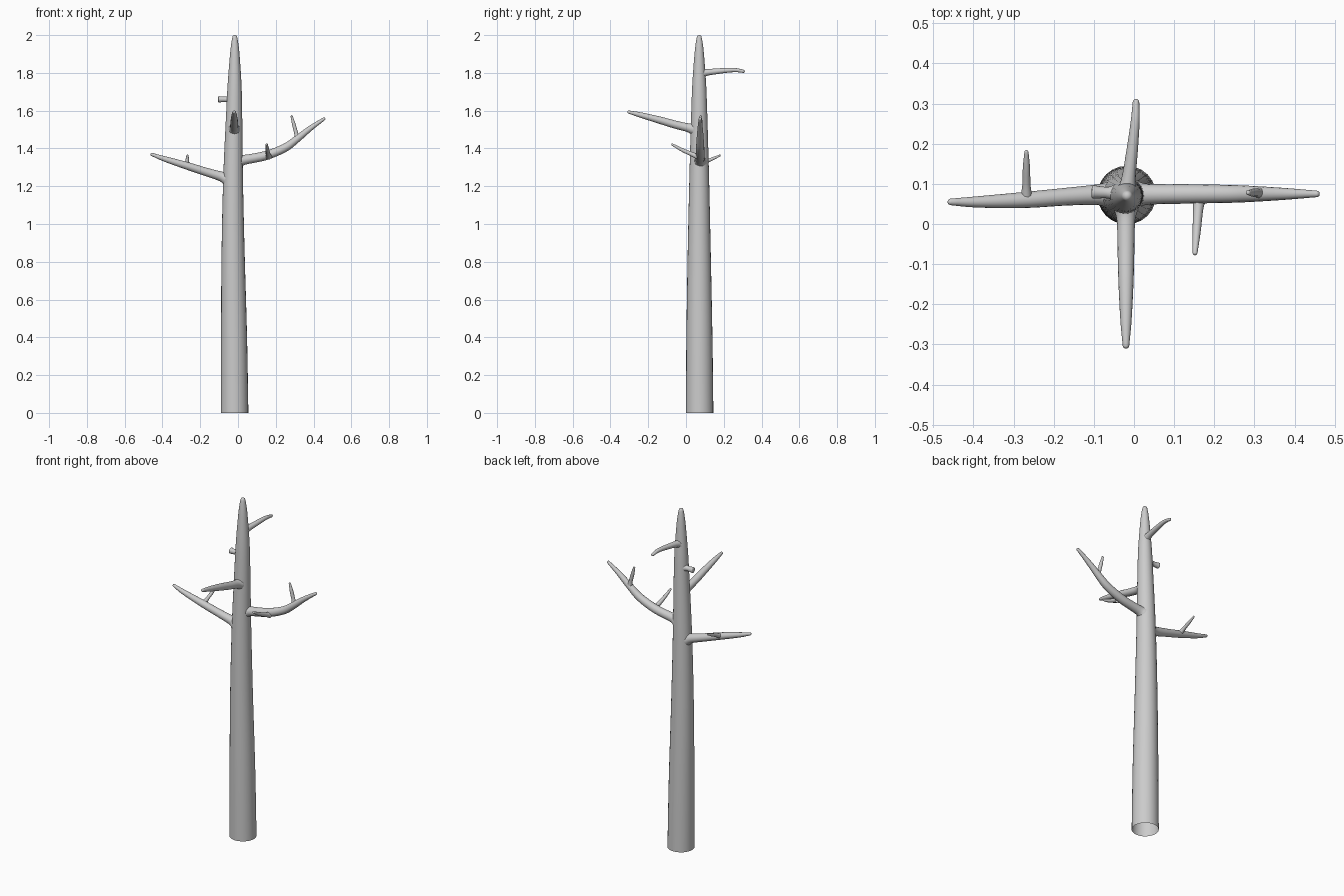
import bpy, bmesh, math
from mathutils import Vector


def catmull(pts, steps):
    # smooth path through (x, y, z, radius) points
    v = [Vector(p) for p in pts]
    v = [v[0] * 2 - v[1]] + v + [v[-1] * 2 - v[-2]]
    out = []
    for i in range(1, len(v) - 2):
        a, b, c, d = v[i - 1:i + 3]
        for k in range(steps):
            t = k / steps
            out.append(0.5 * (2 * b + (c - a) * t + (2 * a - 5 * b + 4 * c - d) * t ** 2
                              + (3 * b - a - 3 * c + d) * t ** 3))
    out.append(v[-2])
    return out


def limb(name, pts, sides=16, steps=4, tip=0.8):
    # tapered tube: open at the root, rounded at the tip
    path = catmull(pts, steps)
    end, r_end = path[-1].to_3d(), path[-1][3]
    tangents = []
    for i in range(len(path)):
        a, b = path[max(i - 1, 0)].to_3d(), path[min(i + 1, len(path) - 1)].to_3d()
        tangents.append((b - a).normalized())
    if name == "trunk":
        tangents[0] = Vector((0, 0, 1))
    # dome rings that close the tip
    stations = [(p.to_3d(), p[3], t) for p, t in zip(path, tangents)]
    t_end = tangents[-1]
    for ang in (35, 65):
        a = math.radians(ang)
        stations.append((end + t_end * r_end * tip * math.sin(a), r_end * math.cos(a), t_end))
    bm = bmesh.new()
    side = Vector((0, 1, 0)) if abs(t_end.y) < 0.7 else Vector((1, 0, 0))
    rings = []
    for c, r, t in stations:
        u = (side - t * side.dot(t)).normalized()
        w = t.cross(u)
        rings.append([bm.verts.new(c + r * (u * math.cos(q) + w * math.sin(q)))
                      for q in (2 * math.pi * k / sides for k in range(sides))])
    for a, b in zip(rings, rings[1:]):
        for k in range(sides):
            n = (k + 1) % sides
            bm.faces.new((a[k], a[n], b[n], b[k]))
    apex = bm.verts.new(end + t_end * r_end * tip)
    for k in range(sides):
        bm.faces.new((rings[-1][k], rings[-1][(k + 1) % sides], apex))
    for f in bm.faces:
        f.smooth = True
    me = bpy.data.meshes.new(name)
    bm.to_mesh(me)
    bm.free()
    ob = bpy.data.objects.new(name, me)
    bpy.context.collection.objects.link(ob)
    return ob


# trunk, hollow and open at the bottom
limb("trunk", [(-.018, .072, 0, .073), (-.021, .071, .4, .069), (-.026, .070, .85, .061),
               (-.026, .070, 1.25, .052), (-.020, .070, 1.6, .042), (-.018, .070, 1.75, .036),
               (-.017, .070, 1.9, .025), (-.017, .070, 1.96, .018), (-.017, .070, 1.988, .013)],
     sides=24, tip=0.92)

# main branches, slightly flared where they join the trunk
limb("left_branch", [(-.060, .072, 1.240, .036), (-.090, .073, 1.252, .026), (-.17, .068, 1.276, .022),
                     (-.27, .060, 1.308, .020), (-.39, .055, 1.345, .014), (-.458, .055, 1.369, .008)])
limb("right_branch", [(.005, .074, 1.332, .036), (.035, .074, 1.340, .026), (.146, .075, 1.362, .024),
                      (.246, .075, 1.402, .022), (.31, .075, 1.448, .019), (.385, .075, 1.508, .014),
                      (.456, .075, 1.557, .008)])
limb("front_branch", [(-.020, .040, 1.503, .032), (-.020, .010, 1.510, .023), (-.020, -.06, 1.527, .021),
                      (-.020, -.14, 1.550, .019), (-.020, -.24, 1.577, .014), (-.020, -.304, 1.593, .008)])
limb("back_branch", [(-.017, .085, 1.795, .027), (-.014, .108, 1.802, .018), (-.004, .188, 1.811, .014),
                     (.003, .257, 1.815, .011), (.005, .305, 1.808, .008)])

# broken stub near the top
limb("stub", [(-.040, .077, 1.659, .026), (-.062, .078, 1.66, .015), (-.085, .079, 1.66, .015),
              (-.102, .080, 1.66, .017)], tip=0.25)

# small twigs on the side branches
limb("left_twig", [(-.268, .070, 1.313, .014), (-.268, .100, 1.327, .010), (-.268, .140, 1.345, .009),
                   (-.268, .180, 1.363, .005)], sides=10)
limb("right_front_twig", [(.163, .062, 1.358, .018), (.160, .040, 1.366, .013), (.156, -.02, 1.392, .010),
                          (.152, -.073, 1.421, .006)], sides=10)
limb("right_top_twig", [(.314, .077, 1.455, .016), (.308, .078, 1.480, .011), (.296, .078, 1.525, .010),
                        (.284, .078, 1.571, .006)], sides=10)
